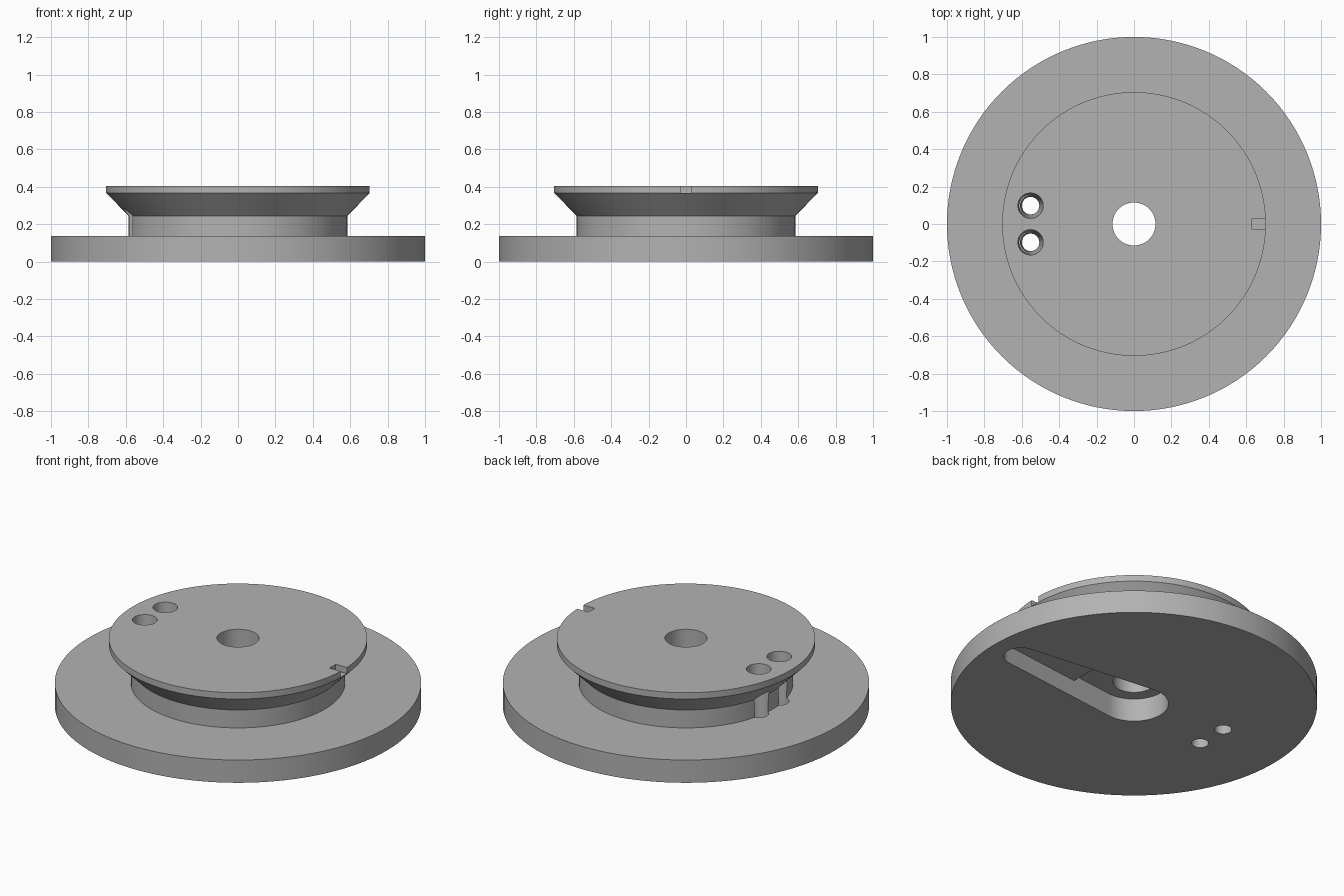
import bpy, bmesh, math
from mathutils import Vector

cube = bpy.data.objects.get("Cube")
if cube:
    bpy.data.objects.remove(cube, do_unlink=True)

SEGMENTS = 128


def material(name, rgb):
    mat = bpy.data.materials.new(name)
    mat.use_nodes = True
    colour = (*rgb, 1.0)
    mat.diffuse_color = colour
    mat.node_tree.nodes["Principled BSDF"].inputs["Base Color"].default_value = colour
    return mat


grey = material("plain grey", (0.45, 0.45, 0.45))


def make_object(name, bm):
    bmesh.ops.recalc_face_normals(bm, faces=bm.faces)
    mesh = bpy.data.meshes.new(name)
    bm.to_mesh(mesh)
    bm.free()
    mesh.materials.append(grey)
    obj = bpy.data.objects.new(name, mesh)
    bpy.context.collection.objects.link(obj)
    return obj


def ring(radius, x=0.0, y=0.0, count=SEGMENTS, start=0.0, sweep=math.tau):
    return [(x + radius * math.cos(start + sweep * i / count),
             y + radius * math.sin(start + sweep * i / count)) for i in range(count)]


def loft(name, levels):
    """Closed solid through matching outlines, given as (z, points)."""
    bm = bmesh.new()
    loops = [[bm.verts.new((x, y, z)) for x, y in pts] for z, pts in levels]
    for low, high in zip(loops, loops[1:]):
        for i in range(len(low)):
            j = (i + 1) % len(low)
            bm.faces.new((low[i], low[j], high[j], high[i]))
    bm.faces.new(loops[0][::-1])
    bm.faces.new(loops[-1])
    return make_object(name, bm)


def cut(target, cutter):
    cutter.hide_render = True
    mod = target.modifiers.new("cut", "BOOLEAN")
    mod.operation, mod.solver, mod.object = "DIFFERENCE", "EXACT", cutter
    bpy.context.view_layer.objects.active = target
    bpy.ops.object.modifier_apply(modifier=mod.name)
    bpy.data.objects.remove(cutter, do_unlink=True)


# Base disc, narrow hub and flared top plate as one turned body
profile = [(0, 1.0), (0.137, 1.0), (0.137, 0.585), (0.245, 0.585), (0.367, 0.705), (0.405, 0.705)]
body = loft("stepped_disc", [(z, ring(r)) for z, r in profile])

# Centre bore
cut(body, loft("bore_cutter", [(-0.1, ring(0.115, count=64)), (0.5, ring(0.115, count=64))]))

# Pair of tapered holes through plate, hub edge and base
for side in (-1, 1):
    spot = dict(x=-0.553, y=0.098 * side, count=48)
    cut(body, loft("hole_cutter", [(-0.05, ring(0.044, **spot)), (0.45, ring(0.07, **spot))]))

# Index notch in the rim of the top plate
notch = [(0.63, -0.03), (0.8, -0.03), (0.8, 0.03), (0.63, 0.03)]
cut(body, loft("notch_cutter", [(0.368, notch), (0.5, notch)]))

# Teardrop recess underneath: large end at the centre, small end near the rim
BIG, SMALL, REACH, STEP = 0.188, 0.095, 0.805, 0.295
tangent = math.acos((BIG - SMALL) / REACH)


def arc(radius, x, start, end, count=40):
    return [(x + radius * math.cos(start + (end - start) * i / count),
             radius * math.sin(start + (end - start) * i / count)) for i in range(count + 1)]


big_arc = arc(BIG, 0, tangent, math.tau - tangent)
small_arc = arc(SMALL, REACH, -tangent, tangent)
teardrop = big_arc + small_arc
cut(body, loft("slot_cutter", [(-0.1, teardrop), (0.105, teardrop)]))

# Deeper pocket around the bore, ending in a straight step
half = (BIG - STEP * math.cos(tangent)) / math.sin(tangent)
pocket = big_arc + [(STEP, -half), (STEP, half)]
cut(body, loft("pocket_cutter", [(-0.1, pocket), (0.137 + 0.002, pocket)]))

# Smooth round walls with crisp edges
bpy.ops.object.select_all(action="DESELECT")
body.select_set(True)
bpy.context.view_layer.objects.active = body
bpy.ops.object.shade_smooth_by_angle(angle=math.radians(30))
